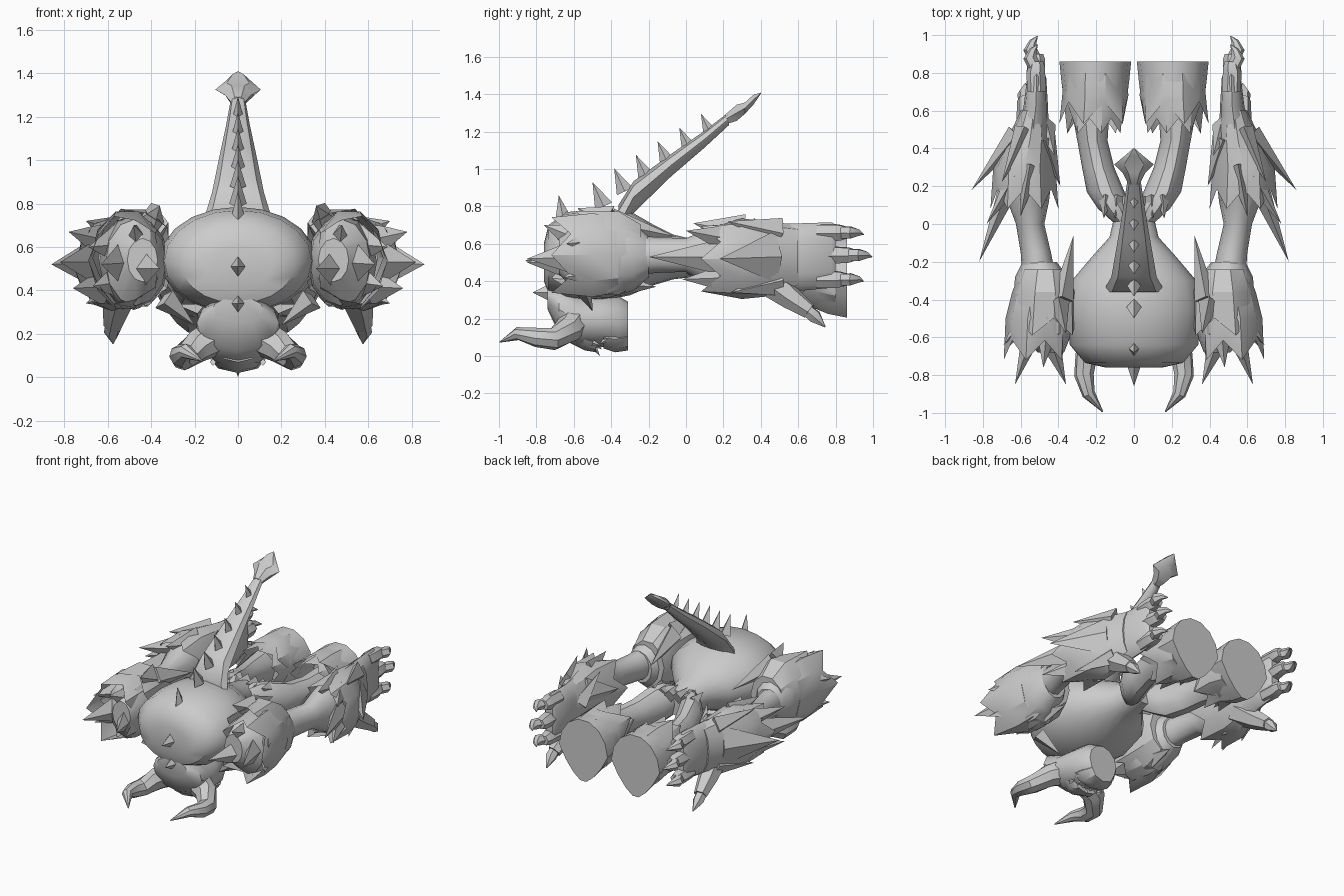
import bpy, bmesh, math
from mathutils import Vector


def finish(name, bm, mirror=False, angle=40):
    bmesh.ops.recalc_face_normals(bm, faces=bm.faces)
    me = bpy.data.meshes.new(name)
    bm.to_mesh(me)
    bm.free()
    ob = bpy.data.objects.new(name, me)
    bpy.context.collection.objects.link(ob)
    bpy.ops.object.select_all(action='DESELECT')
    ob.select_set(True)
    bpy.context.view_layer.objects.active = ob
    bpy.ops.object.shade_smooth_by_angle(angle=math.radians(angle))
    if mirror:
        ob.modifiers.new("mirror", 'MIRROR')
    return ob


def loft(bm, rings, n=12, jag=0.0, point=0.0):
    """Skin rings (x, y, z, rx, rz) lying across y; jag makes the last ring ragged."""
    prev = None
    for k, (x, y, z, rx, rz) in enumerate(rings):
        last = k == len(rings) - 1
        ring = []
        for i in range(n):
            a = 2 * math.pi * i / n
            s, c = math.sin(a), math.cos(a)
            w = 1 - point * max(0, -s)
            dy, f = 0, 1
            if last and jag:
                dy = jag if i % 2 == 0 else -jag * 0.3
                f = 1.06 if i % 2 == 0 else 0.96
            ring.append(bm.verts.new((x + rx * c * w * f, y + dy, z + rz * s * f)))
        if prev:
            for i in range(n):
                j = (i + 1) % n
                bm.faces.new((prev[i], prev[j], ring[j], ring[i]))
        if k == 0 or (last and not jag):
            bm.faces.new(ring)
        prev = ring


def tube(bm, pts, n=8):
    """Tube along points (x, y, z, radius) following the path."""
    ps = [Vector(p[:3]) for p in pts]
    prev = None
    for k, p in enumerate(ps):
        d = (ps[min(k + 1, len(ps) - 1)] - ps[max(k - 1, 0)]).normalized()
        u = d.cross(Vector((0.1, 0, 1))).normalized()
        v = d.cross(u)
        r = pts[k][3]
        ring = [bm.verts.new(p + r * (math.cos(2 * math.pi * i / n) * u + math.sin(2 * math.pi * i / n) * v))
                for i in range(n)]
        if prev:
            for i in range(n):
                j = (i + 1) % n
                bm.faces.new((prev[i], prev[j], ring[j], ring[i]))
        if k in (0, len(ps) - 1):
            bm.faces.new(ring)
        prev = ring


def tuft(bm, base, tip, w, t):
    """Four-sided spike: w is half-width in the z-ish direction, t half-thickness."""
    b, e = Vector(base), Vector(tip)
    d = (e - b).normalized()
    u = d.cross(Vector((1, 0, 0))).normalized()
    v = d.cross(u)
    q = [bm.verts.new(b + o) for o in (u * w, v * t, -u * w, -v * t)]
    top = bm.verts.new(e)
    bm.faces.new(q)
    for i in range(4):
        bm.faces.new((q[i], q[(i + 1) % 4], top))


# Torso and pelvis
bm = bmesh.new()
loft(bm, [(0, -.76, .50, .15, .10), (0, -.735, .52, .26, .18), (0, -.64, .535, .34, .235),
          (0, -.45, .54, .36, .245), (0, -.30, .55, .33, .225), (0, -.17, .54, .22, .16),
          (0, -.07, .53, .13, .12), (0, .10, .52, .09, .09)], 20)
finish("torso", bm)

# Tail with spade tip
bm = bmesh.new()
loft(bm, [(0, -.36, .70, .165, .11), (0, -.28, .85, .12, .085), (0, -.08, 1.02, .085, .06),
          (0, .10, 1.16, .055, .045), (0, .23, 1.27, .035, .035)], 8)
loft(bm, [(0, .21, 1.265, .03, .03), (0, .27, 1.30, .06, .05), (0, .315, 1.325, .105, .035),
          (0, .36, 1.37, .05, .03), (0, .40, 1.405, .004, .004)], 6)
finish("tail", bm)

# Spine spikes from neck to tail
bm = bmesh.new()
for base, tip in [((-.71, .34), (-.82, .34)), ((-.74, .51), (-.86, .51)), ((-.65, .70), (-.68, .86))]:
    tuft(bm, (0, *base), (0, *tip), .055, .04)
for i in range(6):
    y, z = -.47 + .113 * i, .80 + .08 * i
    tuft(bm, (0, y + .03, z), (0, y - .03 + .003 * i, z + .13 - .014 * i * .5), .05 - .003 * i, .04 - .003 * i)
finish("spine_spikes", bm, angle=20)

# Head, muzzle and jaw
bm = bmesh.new()
loft(bm, [(0, -.74, .31, .12, .06), (0, -.68, .25, .19, .13), (0, -.58, .19, .19, .14),
          (0, -.46, .19, .17, .14), (0, -.36, .18, .15, .14), (0, -.31, .17, .11, .12)], 12)
loft(bm, [(0, -.62, .12, .09, .05), (0, -.54, .09, .12, .06), (0, -.48, .07, .09, .05)], 8)
loft(bm, [(0, -.44, .10, .13, .06), (0, -.38, .09, .13, .07), (0, -.31, .10, .09, .07)], 8)
finish("head", bm)
bm = bmesh.new()
for x in (.03, .075, .115):
    tuft(bm, (x, -.50, .07), (x, -.45, .03 + x * .2), .018, .015)
    tuft(bm, (x, -.42, .09), (x, -.47, .06), .018, .015)
tuft(bm, (.0, -.50, .06), (.0, -.46, .0), .02, .02)
finish("teeth", bm, True, 20)

# Curved horns
bm = bmesh.new()
tube(bm, [(.08, -.60, .20, .09), (.19, -.63, .14, .075), (.255, -.71, .09, .06),
          (.265, -.80, .10, .052), (.24, -.90, .12, .035), (.165, -.995, .075, .003)], 8)
finish("horn", bm, True)

# Shoulder balls and their ragged mantle
bm = bmesh.new()
loft(bm, [(.50, -.20, .53, .09, .11), (.49, -.28, .53, .14, .18), (.48, -.42, .53, .16, .22),
          (.47, -.58, .53, .14, .20), (.44, -.68, .54, .07, .10)], 12)
loft(bm, [(.49, -.36, .54, .155, .21), (.51, -.50, .54, .17, .235), (.52, -.64, .54, .16, .20)], 10, -.08)
loft(bm, [(.47, -.24, .55, .13, .16), (.47, -.36, .55, .175, .235), (.48, -.52, .55, .18, .225)], 10, -.07)
for base, tip, w in [((.53, -.55, .53), (.63, -.85, .52), .11), ((.55, -.45, .62), (.69, -.64, .60), .10),
                     ((.55, -.45, .45), (.67, -.66, .42), .09), ((.46, -.56, .62), (.48, -.76, .70), .09),
                     ((.45, -.60, .50), (.36, -.85, .50), .10), ((.40, -.42, .72), (.36, -.58, .79), .09),
                     ((.38, -.40, .71), (.32, -.06, .64), .08), ((.45, -.35, .38), (.44, -.16, .37), .06),
                     ((.34, -.55, .36), (.20, -.50, .24), .05)]:
    tuft(bm, base, tip, w, .06)
finish("shoulder_fur", bm, True, 30)

# Arms running into broad hands
bm = bmesh.new()
loft(bm, [(.50, -.30, .54, .09, .11), (.52, -.15, .54, .08, .095), (.55, .0, .54, .075, .09),
          (.56, .12, .53, .11, .15), (.55, .30, .52, .12, .20), (.54, .45, .52, .09, .19),
          (.52, .62, .53, .065, .18), (.515, .78, .54, .05, .175), (.515, .80, .54, .03, .16)], 12)
finish("arm", bm, True)

# Forearm mane sweeping outward to the elbow
bm = bmesh.new()
loft(bm, [(.53, .60, .53, .07, .17), (.55, .45, .52, .12, .20), (.58, .30, .52, .165, .215),
          (.58, .16, .52, .17, .19)], 12, -.08)
for base, tip, w in [((.62, .48, .53), (.86, .18, .52), .14), ((.66, .20, .53), (.82, -.20, .53), .10),
                     ((.62, .26, .62), (.78, .00, .67), .09), ((.62, .26, .42), (.76, -.02, .41), .09),
                     ((.55, .30, .66), (.60, .04, .71), .10), ((.53, .30, .40), (.58, .02, .42), .09),
                     ((.47, .46, .60), (.39, .20, .56), .11), ((.47, .52, .55), (.42, .36, .74), .07),
                     ((.58, .50, .66), (.70, .22, .72), .08), ((.58, .50, .40), (.70, .24, .34), .08)]:
    tuft(bm, base, tip, w, .055)
finish("forearm_fur", bm, True, 30)

# Fingers, thumb and claws
bm = bmesh.new()
for z, e in [(.66, .95), (.54, .99), (.41, .95)]:
    tube(bm, [(.515, .70, z, .05), (.52, .80, z, .05), (.515, e - .12, z, .045), (.515, e - .09, z, .035)], 6)
tube(bm, [(.53, .42, .42, .09), (.56, .56, .31, .065), (.575, .66, .24, .045)], 6)
finish("fingers", bm, True)
bm = bmesh.new()
for z, e in [(.66, .95), (.54, .995), (.41, .95)]:
    tube(bm, [(.52, e - .13, z, .035), (.55, e - .07, z, .036), (.535, e - .03, z, .02), (.51, e, z - .01, .002)], 6)
tube(bm, [(.575, .63, .26, .035), (.58, .69, .21, .038), (.575, .745, .155, .003)], 6)
finish("claws", bm, True)

# Legs
bm = bmesh.new()
loft(bm, [(.05, .00, .52, .05, .08), (.10, .08, .51, .09, .12), (.15, .17, .48, .10, .135),
          (.19, .30, .46, .085, .11), (.22, .44, .46, .08, .10), (.23, .60, .45, .10, .12)], 10)
for x in (.03, .09, .15):
    tuft(bm, (x, .14, .58), (x + .01, .03, .62), .05, .04)
finish("leg", bm, True)

# Flat-soled feet with a ragged ankle cuff
bm = bmesh.new()
loft(bm, [(.205, .86, .42, .19, .22), (.205, .76, .43, .18, .21), (.205, .64, .45, .165, .18),
          (.205, .54, .46, .14, .16)], 14, -.06, .45)
loft(bm, [(.205, .80, .44, .17, .20), (.205, .68, .46, .175, .19), (.21, .62, .46, .175, .18)], 10, -.09)
finish("foot", bm, True, 35)
